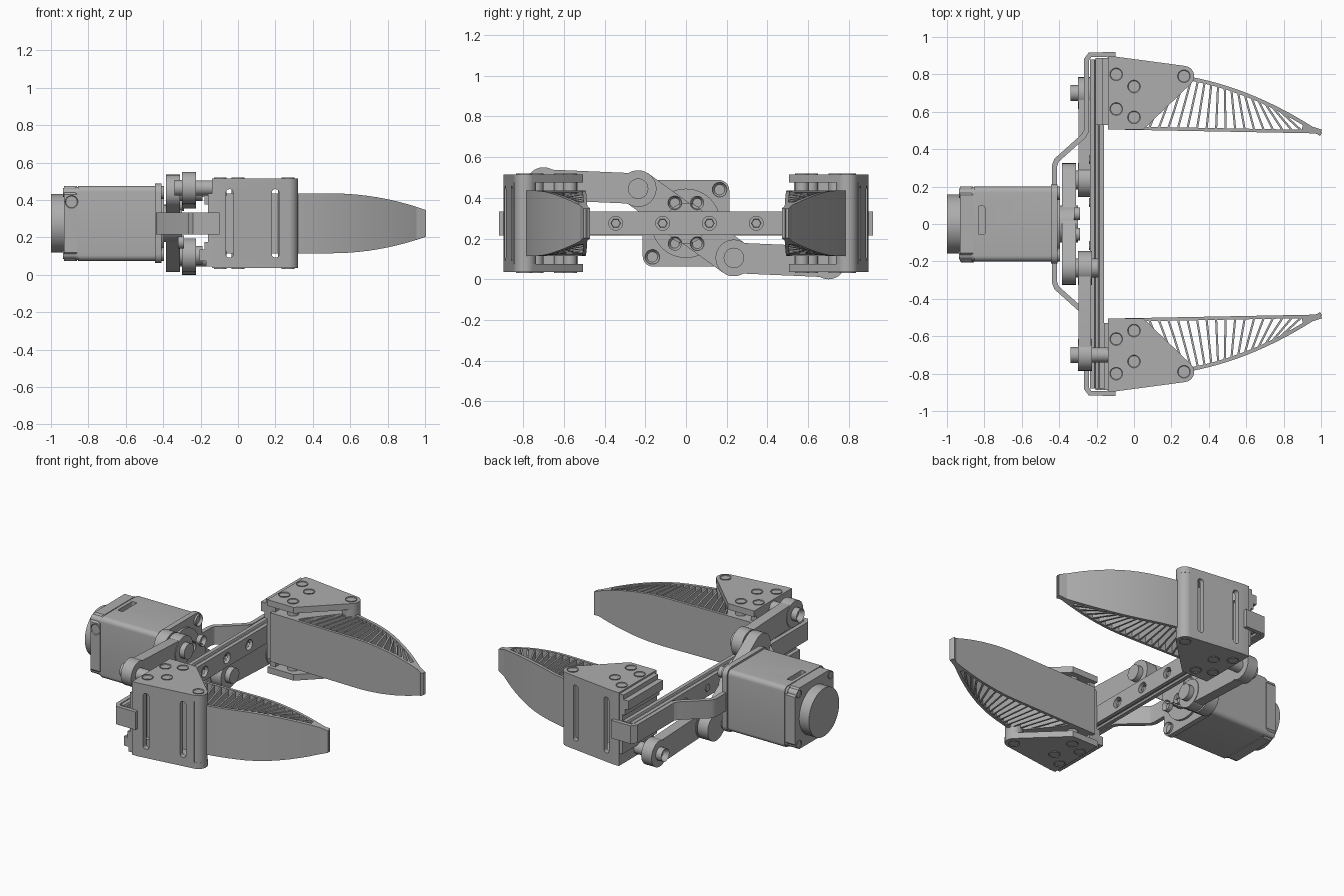
import bpy, bmesh
from math import sin, cos, pi, radians, atan2
from mathutils import Matrix, Vector

cube = bpy.data.objects.get("Cube")
if cube:
    bpy.data.objects.remove(cube, do_unlink=True)

grey = bpy.data.materials.new("machined_grey")
grey.use_nodes = True
COLOUR = (0.42, 0.42, 0.42, 1)
grey.diffuse_color = COLOUR
grey.node_tree.nodes["Principled BSDF"].inputs["Base Color"].default_value = COLOUR

MID = 0.275          # height of the motor axis; everything is built around it
parts = []


def add(name, bm):
    bmesh.ops.recalc_face_normals(bm, faces=bm.faces)
    mesh = bpy.data.meshes.new(name)
    bm.to_mesh(mesh)
    bm.free()
    mesh.materials.append(grey)
    obj = bpy.data.objects.new(name, mesh)
    bpy.context.scene.collection.objects.link(obj)
    parts.append(obj)
    return obj


def place(axis, a, b, c):
    return {"x": (c, a, b), "y": (a, c, b), "z": (a, b, c)}[axis]


def prism(name, pts, lo, hi, axis="z", socket=0):
    """Extrude a flat outline along an axis; socket insets and sinks the hi end."""
    bm = bmesh.new()
    a = [bm.verts.new(place(axis, *p, lo)) for p in pts]
    b = [bm.verts.new(place(axis, *p, hi)) for p in pts]
    bm.faces.new(a)
    top = bm.faces.new(b)
    for i in range(len(pts)):
        j = (i + 1) % len(pts)
        bm.faces.new((a[i], a[j], b[j], b[i]))
    if socket:
        bmesh.ops.recalc_face_normals(bm, faces=bm.faces)
        bmesh.ops.inset_individual(bm, faces=[top], thickness=socket)
        sink = Vector(place(axis, 0, 0, (lo - hi) * 0.8))
        bmesh.ops.translate(bm, verts=list(top.verts), vec=sink)
    return add(name, bm)


def arc(c, r, start, end, n=12):
    steps = [radians(start + (end - start) * i / n) for i in range(n + 1)]
    return [(c[0] + r * cos(t), c[1] + r * sin(t)) for t in steps]


def disc(name, c, r, lo, hi, axis="z", socket=0, n=32):
    return prism(name, arc(c, r, 0, 360, n)[:-1], lo, hi, axis, socket)


def rounded(c, w, h, r):
    x, y = w / 2 - r, h / 2 - r
    pts = []
    for k, (sx, sy) in enumerate([(1, 1), (-1, 1), (-1, -1), (1, -1)]):
        pts += arc((c[0] + sx * x, c[1] + sy * y), r, 90 * k, 90 * k + 90, 6)
    return pts


def capsule(p, q, r):
    t = atan2(q[1] - p[1], q[0] - p[0]) * 180 / pi
    return arc(q, r, t - 90, t + 90, 16) + arc(p, r, t + 90, t + 270, 16)


def wall(name, pts, t, height):
    """Upright strip that follows a path; height(x) is its half height."""
    bm = bmesh.new()
    path = [Vector(p) for p in pts]
    rings = []
    for i, p in enumerate(path):
        ahead = (path[min(i + 1, len(path) - 1)] - path[max(i - 1, 0)]).normalized()
        if 0 < i < len(path) - 1:
            ahead = ((path[i + 1] - p).normalized() + (p - path[i - 1]).normalized()).normalized()
        n = Vector((-ahead.y, ahead.x)) * t / 2
        ring = []
        for s, u in ((1, 1), (-1, 1), (-1, -1), (1, -1)):
            v = p + n * s
            ring.append(bm.verts.new((v.x, v.y, u * height(v.x))))
        rings.append(ring)
    for r0, r1 in zip(rings, rings[1:]):
        for k in range(4):
            bm.faces.new((r0[k], r0[(k + 1) % 4], r1[(k + 1) % 4], r1[k]))
    bm.faces.new(rings[0])
    bm.faces.new(rings[-1])
    return add(name, bm)


def cut(obj, cutter):
    cutter.hide_render = True
    mod = obj.modifiers.new("cut", "BOOLEAN")
    mod.operation, mod.object, mod.solver = "DIFFERENCE", cutter, "EXACT"
    bpy.context.view_layer.objects.active = obj
    bpy.ops.object.modifier_apply(modifier=mod.name)
    parts.remove(cutter)
    bpy.data.objects.remove(cutter, do_unlink=True)


# Half of the gripper, on the +y side
# Bent mounting strap
strap = [(-0.425, 0), (-0.425, 0.31), (-0.415, 0.34), (-0.27, 0.47), (-0.253, 0.5),
         (-0.253, 0.88), (-0.235, 0.905), (-0.1, 0.905)]
wall("mounting_strap", strap, 0.028, lambda x: 0.059)

# Hinge housing: two cover plates, a slotted side wall and a barrel
PIN = (0.267, 0.79)
cover = [(-0.14, 0.505), (0.05, 0.505)] + arc(PIN, 0.055, -42, 83) + [(-0.1, 0.895), (-0.14, 0.895)]
for label, lo, hi in (("upper", 0.2, 0.24), ("lower", -0.2, -0.24)):
    prism(label + "_cover_plate", cover, lo, hi)
    for k, spot in enumerate([(-0.095, 0.8), (-0.095, 0.615), (0, 0.735), (0, 0.57), PIN]):
        s = 1 if hi > 0 else -1
        disc(f"{label}_cover_screw_{k}", spot, 0.034, hi - s * 0.02, hi + s * 0.005, socket=0.014)
        if spot != PIN:
            disc(f"{label}_screw_boss_{k}", spot, 0.034, s * 0.15, s * 0.21)
side = prism("housing_side_wall",
             [(-0.14, 0.895), (-0.1, 0.895), (0.274, 0.845), (0.27, 0.815), (-0.14, 0.865)], -0.24, 0.24)
for x in (-0.045, 0.2):
    cut(side, prism("slot_cutter", rounded((x, 0), 0.038, 0.365, 0.017), 0.75, 0.95, "y"))
disc("hinge_barrel", PIN, 0.054, -0.238, 0.238)

# Slider carriage with stepped back
steps = [(-0.1, -0.23), (-0.14, -0.23), (-0.14, -0.16), (-0.16, -0.16), (-0.16, 0.1), (-0.18, 0.1),
         (-0.18, 0.14), (-0.205, 0.14), (-0.205, 0.2), (-0.17, 0.2), (-0.17, 0.23), (-0.1, 0.23)]
prism("slider_carriage", steps, 0.53, 0.888, "y")

# Ribbed flexible finger
def taper(x):
    return 0.16 - 0.087 * (max(x - 0.5, 0) / 0.5) ** 2


def outer(x):
    u = x - 0.27
    return 0.782 - 0.163 * u - 0.346 * u * u


def inner(x):
    return 0.512 - 0.019 * x


xs = [i / 20 for i in range(21)]
wall("finger_grip_wall", [(x, inner(x)) for x in [-0.12] + xs], 0.018, taper)
wall("finger_outer_wall", [(x, outer(x)) for x in [0.24] + xs[6:]], 0.02, taper)
wall("finger_tip", [(0.9, 0.518), (0.95, 0.506), (1, 0.49)], 0.03, taper)
prism("finger_root", [(-0.12, 0.505), (0.06, 0.505), (0.09, 0.56), (0.24, 0.74), (0.24, 0.8), (-0.12, 0.8)],
      -0.16, 0.16)
RIBS = 17
for i in range(RIBS):
    f = i / (RIBS - 1)
    b, t = 0.08 + 0.82 * f, 0.2 + 0.57 * f
    wall(f"finger_rib_{i}", [(b, inner(b)), (t, outer(t))], 0.011, lambda x: taper(x) - 0.004)

# Drive link with its pivots
NEAR, FAR = (0.235, -0.17), (0.70, -0.19)
prism("drive_link", capsule(NEAR, FAR, 0.075), -0.296, -0.229, "x")
disc("link_inner_eye", NEAR, 0.09, -0.3, -0.225, "x")
disc("link_outer_eye", FAR, 0.085, -0.3, -0.225, "x")
disc("crank_pin", NEAR, 0.05, -0.32, -0.19, "x")
disc("carriage_pin", FAR, 0.04, -0.3, -0.12, "x")
disc("carriage_pin_head", FAR, 0.042, -0.3, -0.34, "x", socket=0.018)

# Turn the half about the motor axis to get the other side
for obj in list(parts):
    twin = obj.copy()
    base = obj.name
    obj.name = "back_" + base
    twin.name = "front_" + base
    twin.matrix_world = Matrix.Rotation(pi, 4, "X")
    bpy.context.scene.collection.objects.link(twin)
    parts.append(twin)

# Linear rail with grooved edges and bolt holes
section = []
for s in (1, -1):
    section += [(x, s * z) for x, z in [(-0.235, 0.058), (-0.21, 0.058), (-0.205, 0.046),
                                        (-0.19, 0.046), (-0.185, 0.058), (-0.16, 0.058)][::s]]
rail = prism("linear_rail", section, -0.88, 0.88, "y")
for y in (-0.345, -0.115, 0.115, 0.345):
    cut(rail, disc("hole_cutter", (y, 0), 0.034, -0.185, -0.1, "x"))
    disc("rail_bolt", (y, 0), 0.024, -0.24, -0.172, "x", socket=0.01, n=6)

# Crank and hub
prism("crank", capsule((-0.235, 0.17), NEAR, 0.09), -0.385, -0.31, "x")
disc("crank_hub", (0, 0), 0.1, -0.42, -0.3, "x")
disc("motor_pilot", (0, 0), 0.17, -0.42, -0.395, "x", n=48)
for c in ((0.055, 0.1), (-0.055, -0.1), (0.055, -0.1), (-0.055, 0.1)):
    disc("hub_screw", c, 0.034, -0.32, -0.29, "x", socket=0.012)

# Motor
flange = prism("motor_flange", rounded((0, 0), 0.425, 0.425, 0.05), -0.445, -0.41, "x")
body = prism("motor_body", rounded((0, 0), 0.4, 0.4, 0.03), -0.855, -0.44, "x")
cut(body, prism("pocket_cutter", rounded((-0.815, 0.02), 0.035, 0.15, 0.008), 0.16, 0.25))
corner = [(s * 0.2, t * 0.155) for s, t in ((1, -1), (1, 1))]
chamfered = []
for k in range(4):
    turn = Matrix.Rotation(k * pi / 2, 2)
    chamfered += [tuple(turn @ Vector(p)) for p in corner]
prism("motor_rear_cap", chamfered, -0.93, -0.86, "x")
prism("motor_gasket", rounded((0, 0), 0.39, 0.39, 0.03), -0.87, -0.85, "x")
disc("rear_encoder", (0, 0), 0.157, -0.925, -1.0, "x", n=48)
for p in arc((0, 0), 0.105, 0, 300, 5):
    disc("encoder_screw", p, 0.016, -0.99, -1.0, "x", socket=0.006, n=16)
for y in (-0.165, 0.165):
    for z in (-0.165, 0.165):
        disc("flange_screw", (y, z), 0.036, -0.42, -0.395, "x", socket=0.014)
        disc("rear_cap_screw", (y, z), 0.025, -0.86, -0.935, "x", socket=0.01)
disc("cable_socket", (-0.89, 0.115), 0.034, -0.18, -0.206, "y", socket=0.012)

# Lift onto the ground and smooth the round parts
bpy.ops.object.select_all(action="DESELECT")
for obj in parts:
    obj.matrix_world = Matrix.Translation((0, 0, MID)) @ obj.matrix_basis
    obj.select_set(True)
bpy.context.view_layer.objects.active = parts[0]
bpy.ops.object.shade_smooth_by_angle(angle=radians(30))
